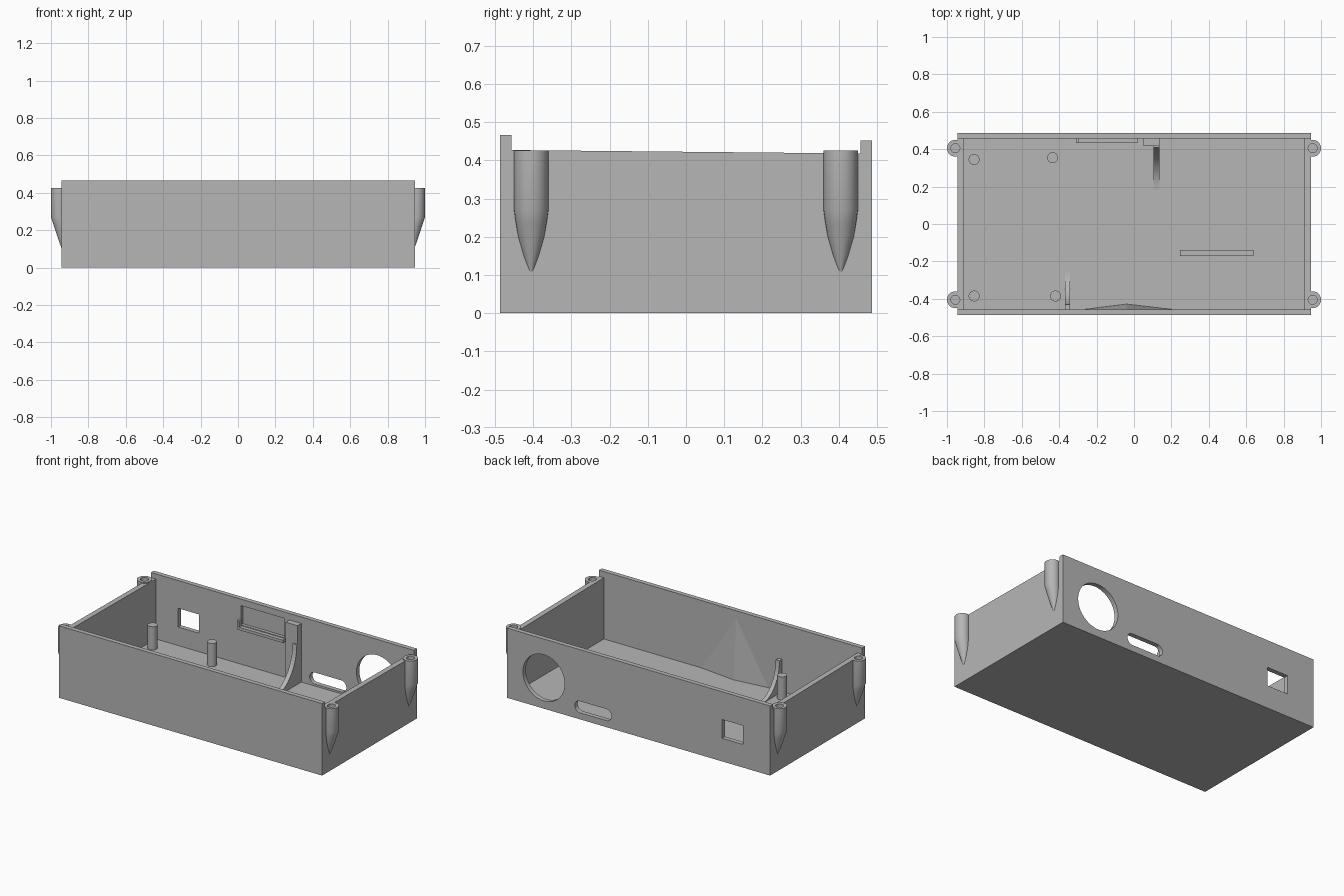
import bpy, bmesh, math
from mathutils import Vector

old = bpy.data.objects.get("Cube")
if old:
    bpy.data.objects.remove(old, do_unlink=True)

GREY = (0.47, 0.47, 0.47, 1)
mat = bpy.data.materials.new("plain grey plastic")
mat.use_nodes = True
mat.diffuse_color = GREY
mat.node_tree.nodes["Principled BSDF"].inputs["Base Color"].default_value = GREY

HALF_X, HALF_Y, WALL, FLOOR = 0.945, 0.487, 0.03, 0.03
IN_Y = HALF_Y - WALL
END_TOP = 0.422


def finish(name, bm):
    bmesh.ops.recalc_face_normals(bm, faces=bm.faces)
    mesh = bpy.data.meshes.new(name)
    bm.to_mesh(mesh)
    bm.free()
    obj = bpy.data.objects.new(name, mesh)
    bpy.context.collection.objects.link(obj)
    mesh.materials.append(mat)
    return obj


def activate(obj):
    bpy.ops.object.select_all(action='DESELECT')
    obj.select_set(True)
    bpy.context.view_layer.objects.active = obj


def smooth(obj):
    activate(obj)
    bpy.ops.object.shade_smooth_by_angle(angle=math.radians(30))


def loft(name, rings):
    """Skin a list of equal-length rings and cap both ends."""
    bm = bmesh.new()
    loops = [[bm.verts.new(p) for p in ring] for ring in rings]
    n = len(loops[0])
    for a, b in zip(loops, loops[1:]):
        for i in range(n):
            j = (i + 1) % n
            bm.faces.new((a[i], a[j], b[j], b[i]))
    bm.faces.new(loops[0])
    bm.faces.new(loops[-1])
    return finish(name, bm)


def extrude_x(name, profile, x0, x1):
    return loft(name, [[(x, y, z) for y, z in profile] for x in (x0, x1)])


def extrude_y(name, profile, y0, y1):
    return loft(name, [[(x, y, z) for x, z in profile] for y in (y0, y1)])


def box(name, x0, x1, y0, y1, z0, z1):
    return extrude_x(name, [(y0, z0), (y1, z0), (y1, z1), (y0, z1)], x0, x1)


def circle(cx, cy, r, n=32, start=0.0, sweep=math.tau):
    return [(cx + r * math.cos(start + sweep * i / n),
             cy + r * math.sin(start + sweep * i / n)) for i in range(n)]


def turned(name, cy, sections, side=1):
    """Upright round part from (z, centre x, radius) sections."""
    return loft(name, [[(side * x, y, z) for x, y in circle(cx, cy, r)]
                       for z, cx, r in sections])


def cut(obj, cutters):
    for cutter in cutters:
        cutter.hide_render = True
        activate(obj)
        mod = obj.modifiers.new("cut", 'BOOLEAN')
        mod.operation = 'DIFFERENCE'
        mod.solver = 'EXACT'
        mod.object = cutter
        bpy.ops.object.modifier_apply(modifier=mod.name)
    for cutter in cutters:
        bpy.data.objects.remove(cutter, do_unlink=True)


# Tray: floor with a taller front wall and a lower back wall
tray = extrude_x("tray", [
    (-HALF_Y, 0), (HALF_Y, 0), (HALF_Y, 0.452), (IN_Y, 0.452),
    (IN_Y, FLOOR), (-IN_Y, FLOOR), (-IN_Y, 0.467), (-HALF_Y, 0.467)],
    -HALF_X, HALF_X)

# Back wall openings: round port, rounded slot, square socket, blind recess
slot = (circle(0.42, 0.08, 0.038, 16, -math.pi / 2, math.pi)
        + circle(0.232, 0.08, 0.038, 16, math.pi / 2, math.pi))
cut(tray, [
    extrude_y("round_port_cutter", circle(0.68, 0.20, 0.15, 48), 0.4, 0.6),
    extrude_y("slot_cutter", slot, 0.4, 0.6),
    box("socket_cutter", -0.75, -0.6, 0.4, 0.6, 0.15, 0.272),
    box("recess_cutter", -0.3, 0.015, 0.4, 0.478, 0.285, 0.41)])
smooth(tray)

# End walls with screw bosses that taper into the wall
for side, label in ((1, "left"), (-1, "right")):
    end = extrude_x(label + "_end_wall", [
        (-IN_Y, FLOOR), (IN_Y, FLOOR), (IN_Y, 0.418), (-IN_Y, 0.427)],
        side * 0.91, side * HALF_X)
    holes = []
    for cy, place in ((-0.405, "front"), (0.405, "back")):
        boss = turned(f"{label}_{place}_screw_boss", cy, [
            (0.426, 0.955, 0.045), (0.27, 0.955, 0.045), (0.235, 0.948, 0.040),
            (0.20, 0.943, 0.034), (0.15, 0.940, 0.020), (0.105, 0.940, 0.004)], side)
        hole = [(0.5, 0.955, 0.024), (0.25, 0.955, 0.024)]
        cut(boss, [turned("boss_hole_cutter", cy, hole, side)])
        smooth(boss)
        holes.append(turned("wall_hole_cutter", cy, hole, side))
    cut(end, holes)

# Round standoffs on the floor
for i, (px, py) in enumerate([(-0.855, 0.345), (-0.435, 0.355),
                              (-0.855, -0.385), (-0.42, -0.385)]):
    smooth(turned(f"standoff_{i + 1}", py, [(FLOOR, px, 0.029), (0.18, px, 0.029)]))


# Curved guide ribs: concave sweep from the wall down to the floor
def guide_rib(name, x0, x1, wall_y, top_y, foot_y, top_z):
    pts = [(wall_y, FLOOR), (wall_y, top_z)]
    for i in range(13):
        a = math.pi / 2 * i / 12
        pts.append((foot_y + (top_y - foot_y) * math.cos(a),
                    top_z - (top_z - FLOOR) * math.sin(a)))
    # Concave quarter curve, bulging toward the wall corner
    smooth(extrude_x(name, pts, x0, x1))


guide_rib("back_guide_rib", 0.105, 0.135, 0.42, 0.41, 0.18, 0.29)
guide_rib("front_guide_rib", -0.37, -0.343, -IN_Y, -0.43, -0.26, 0.24)
box("back_guide_block", 0.05, 0.135, 0.418, IN_Y, FLOOR, 0.41)
box("floor_rib", 0.245, 0.64, -0.17, -0.14, FLOOR, 0.075)

# Ledge and post framing the recess
box("recess_ledge", -0.31, 0.02, 0.432, IN_Y, 0.262, 0.28)
box("recess_post", -0.31, -0.295, 0.432, IN_Y, 0.28, 0.32)

# Shallow wedge against the inside of the front wall
bm = bmesh.new()
a, b, c, d = [bm.verts.new(p) for p in (
    (-0.27, -IN_Y, FLOOR), (0.21, -IN_Y, FLOOR),
    (-0.04, -0.428, FLOOR), (-0.04, -IN_Y, 0.42))]
for tri in ((a, b, c), (a, c, d), (c, b, d), (a, d, b)):
    bm.faces.new(tri)
finish("front_wedge", bm)
